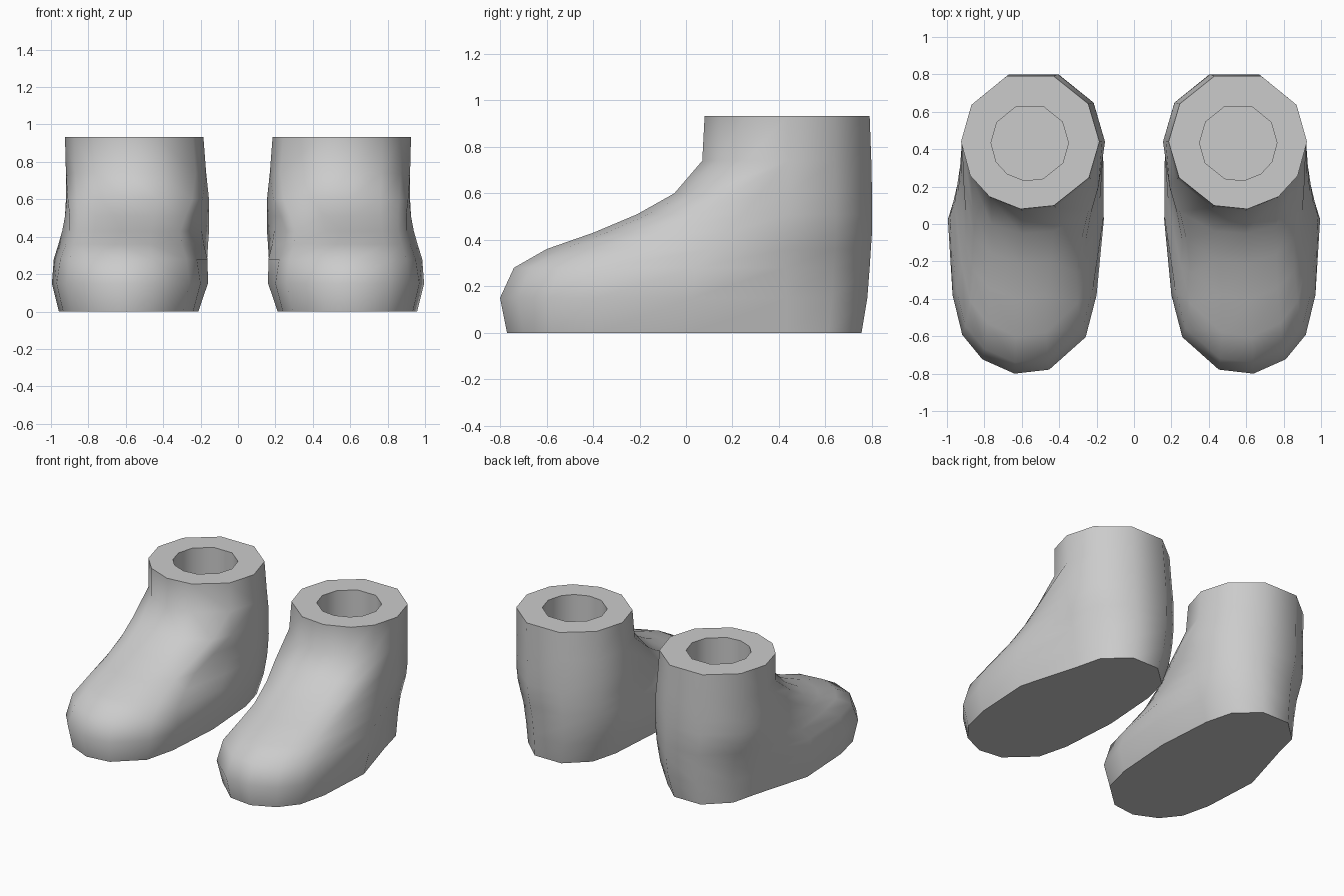
import bpy, bmesh
from math import sin, cos, radians
from mathutils import Vector

if "Cube" in bpy.data.objects:
    bpy.data.objects.remove(bpy.data.objects["Cube"])

grey = bpy.data.materials.new("boot_grey")
grey.use_nodes = True
colour = (0.6, 0.6, 0.6, 1)
grey.diffuse_color = colour
grey.node_tree.nodes["Principled BSDF"].inputs["Base Color"].default_value = colour

# Boot cross-sections from sole to cuff:
# z, toe tip y, toe centre y, toe x range, heel x range, heel centre y, heel back y, side bulge
SECTIONS = [
    (0.00, -0.77, -0.38, 0.24, 0.935, 0.24, 0.84, 0.43, 0.755, 0.07),
    (0.15, -0.80, -0.38, 0.20, 0.97, 0.19, 0.85, 0.43, 0.78, 0.085),
    (0.28, -0.74, -0.35, 0.22, 0.95, 0.165, 0.87, 0.43, 0.79, 0.075),
    (0.36, -0.60, -0.22, 0.25, 0.92, 0.16, 0.89, 0.44, 0.795, 0.055),
    (0.43, -0.40, -0.10, 0.26, 0.90, 0.155, 0.91, 0.44, 0.80, 0.035),
    (0.51, -0.21, 0.06, 0.23, 0.90, 0.155, 0.92, 0.44, 0.80, 0.015),
    (0.60, -0.05, 0.20, 0.19, 0.91, 0.155, 0.92, 0.44, 0.80, 0.00),
    (0.74, 0.07, 0.44, 0.17, 0.92, 0.17, 0.92, 0.44, 0.797, 0.00),
    (0.932, 0.08, 0.44, 0.185, 0.925, 0.185, 0.925, 0.44, 0.79, 0.00),
]
HEEL_ANGLES = (0, 32, 70, 110, 147, 180)
TOE_ANGLES = (180, 212, 250, 278, 306, 330, 360)
HOLE_CENTRE = Vector((0.56, 0.425, 0.932))
HOLE_SCALE = 0.56
WELL_FLOOR = 0.17


def arc(x0, x1, centre_y, end_y, angles):
    mid, half = (x0 + x1) / 2, (x1 - x0) / 2
    heights = [abs(sin(radians(a))) for a in angles]
    return [(mid + half * cos(radians(a)),
             centre_y + (end_y - centre_y) * h / max(heights))
            for a, h in zip(angles, heights)]


def outline(section):
    z, tip, toe_y, tx0, tx1, hx0, hx1, heel_y, back, bulge = section
    heel = arc(hx0, hx1, heel_y, back, HEEL_ANGLES)
    toe = arc(tx0, tx1, toe_y, tip, TOE_ANGLES)
    side_y = (toe_y + heel_y) / 2
    inner = [((tx0 + hx0) / 2 - bulge * 0.4, side_y)]
    outer = [((tx1 + hx1) / 2 + bulge, side_y)]
    return [Vector((x, y, z)) for x, y in heel + inner + toe + outer]


def build_boot(name, side):
    # Outer skin, thick cuff rim and the well inside the leg
    rings = [outline(s) for s in SECTIONS]
    rim = [HOLE_CENTRE.lerp(p, HOLE_SCALE) for p in rings[-1]]
    rings += [rim, [Vector((p.x, p.y, WELL_FLOOR)) for p in rim]]

    bm = bmesh.new()
    loops = [[bm.verts.new((p.x * side, p.y, p.z)) for p in r] for r in rings]
    n = len(loops[0])
    for low, high in zip(loops, loops[1:]):
        for i in range(n):
            j = (i + 1) % n
            bm.faces.new((low[i], low[j], high[j], high[i]))
    bm.faces.new(loops[0])
    bm.faces.new(loops[-1])
    bmesh.ops.remove_doubles(bm, verts=bm.verts, dist=0.0005)
    bmesh.ops.recalc_face_normals(bm, faces=bm.faces)

    mesh = bpy.data.meshes.new(name)
    bm.to_mesh(mesh)
    bm.free()
    mesh.materials.append(grey)
    boot = bpy.data.objects.new(name, mesh)
    bpy.context.collection.objects.link(boot)
    bpy.ops.object.select_all(action="DESELECT")
    boot.select_set(True)
    bpy.context.view_layer.objects.active = boot
    bpy.ops.object.shade_smooth_by_angle(angle=radians(60))


build_boot("left_boot", 1)
build_boot("right_boot", -1)
